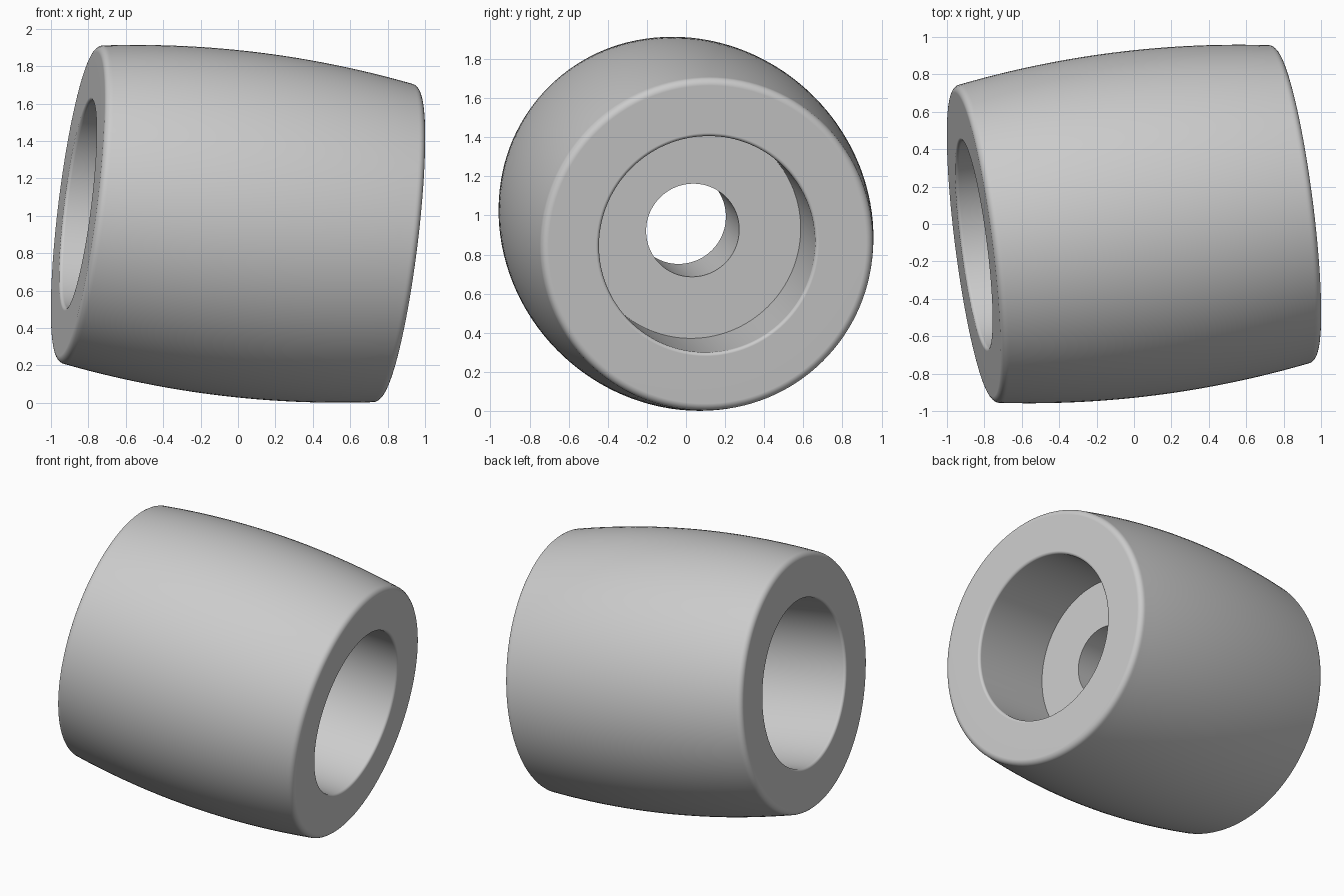
import bpy, bmesh, math
from mathutils import Vector, Matrix

cube = bpy.data.objects.get("Cube")
if cube:
    bpy.data.objects.remove(cube, do_unlink=True)

# Roller dimensions, measured along and around its own axis
HALF_LENGTH, MID_RADIUS, CROWN = 0.87, 0.923, 0.093
BORE, HOLE, HALF_WEB = 0.557, 0.24, 0.27
EDGE, LIP = 0.04, 0.018
AXIS = Vector((0.984, 0.126, -0.122)).normalized()
CENTRE = Vector((0, 0, 0.957))
SIDES = 128


def crown_radius(t):
    return MID_RADIUS - CROWN * t * t


def fillet(radius, t, size, start, end, steps=6):
    """Quarter-round points (radius, t) about a centre."""
    angles = [math.radians(start + (end - start) * i / steps) for i in range(steps + 1)]
    return [(radius + size * math.cos(a), t + size * math.sin(a)) for a in angles]


# Half profile: crowned side, rounded rim, bore lip, bore, web, through hole
shoulder = HALF_LENGTH - EDGE
half = [(crown_radius(shoulder * i / 12), shoulder * i / 12) for i in range(12)]
half += fillet(crown_radius(shoulder) - EDGE, shoulder, EDGE, 0, 90)
half += fillet(BORE + LIP, HALF_LENGTH - LIP, LIP, 90, 180)
half += [(BORE, HALF_WEB), (HOLE, HALF_WEB)]
profile = half + [(r, -t) for r, t in reversed(half[1:])]

# Revolve the closed profile around the local z axis
bm = bmesh.new()
rings = []
for i in range(SIDES):
    a = math.tau * i / SIDES
    rings.append([bm.verts.new((r * math.cos(a), r * math.sin(a), t)) for r, t in profile])
for i in range(SIDES):
    here, after = rings[i], rings[(i + 1) % SIDES]
    for j in range(len(profile)):
        k = (j + 1) % len(profile)
        bm.faces.new((here[j], after[j], after[k], here[k]))
bmesh.ops.recalc_face_normals(bm, faces=bm.faces)

# Tilt the axis and lift the roller onto the ground
tilt = AXIS.to_track_quat('Z', 'Y').to_matrix().to_4x4()
bm.transform(Matrix.Translation(CENTRE) @ tilt)
mesh = bpy.data.meshes.new("crowned_roller")
bm.to_mesh(mesh)
bm.free()
roller = bpy.data.objects.new("crowned_roller", mesh)
bpy.context.collection.objects.link(roller)

# Plain grey material
grey = bpy.data.materials.new("plain_grey")
grey.use_nodes = True
colour = (0.6, 0.6, 0.6, 1)
grey.diffuse_color = colour
grey.node_tree.nodes["Principled BSDF"].inputs["Base Color"].default_value = colour
mesh.materials.append(grey)

# Smooth curved walls, flat ends
bpy.ops.object.select_all(action='DESELECT')
roller.select_set(True)
bpy.context.view_layer.objects.active = roller
bpy.ops.object.shade_smooth_by_angle(angle=math.radians(35))
weighted = roller.modifiers.new("flat_end_normals", 'WEIGHTED_NORMAL')
weighted.keep_sharp = True
